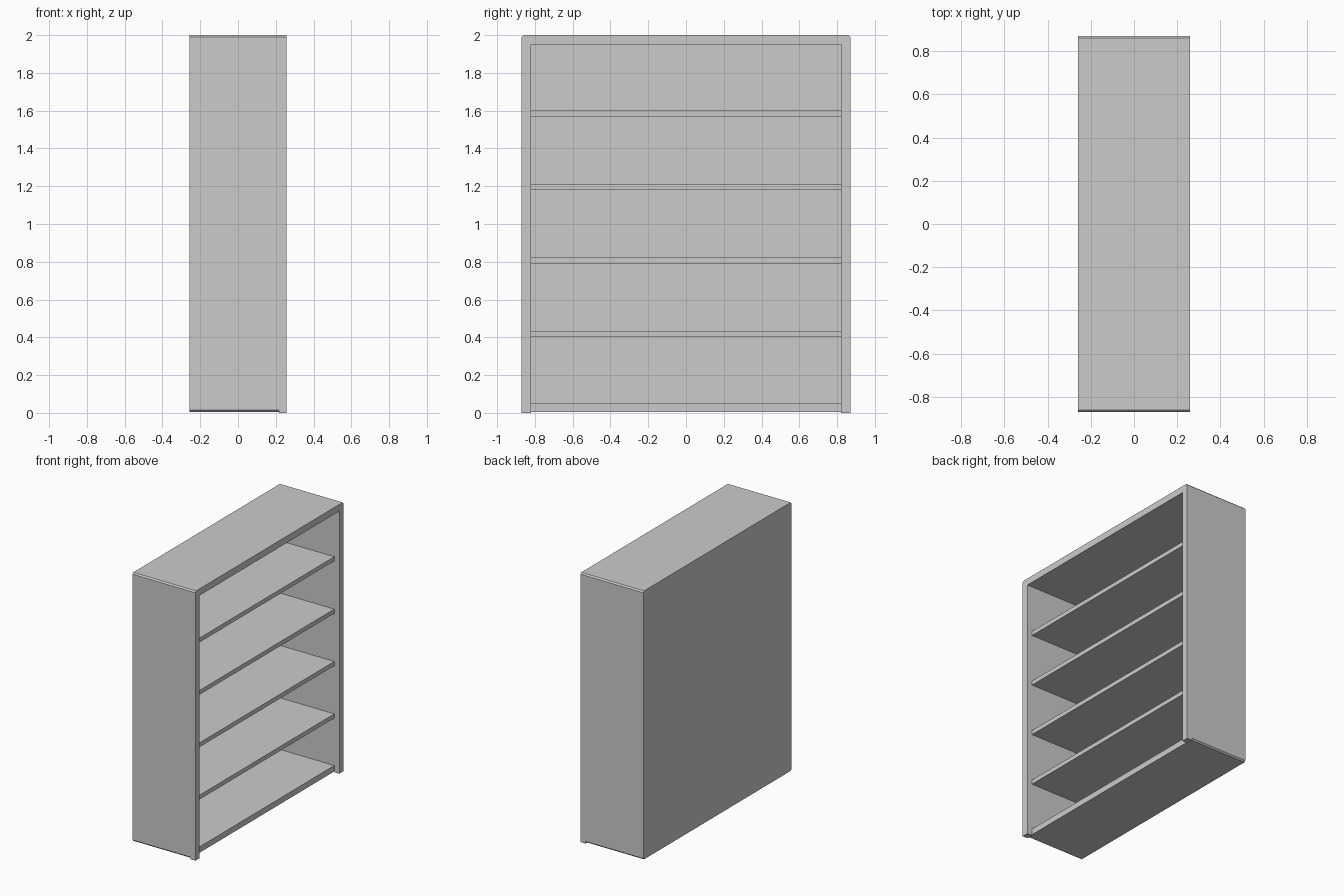
import bpy, bmesh

if "Cube" in bpy.data.objects:
    bpy.data.objects.remove(bpy.data.objects["Cube"])

X0, X1 = -0.258, 0.258      # back and open front of the bookcase
XF = 0.217                  # where the face frame starts
W, WI = 0.87, 0.82          # half width outside / inside
TOP, TOPI = 2.0, 1.95       # top outside / underside of top board
BASE, C = 0.006, 0.01       # carcass underside, chamfer size


def prism(name, profile, xa, xb):
    """Extrude a closed (y, z) outline along x."""
    bm = bmesh.new()
    face = bm.faces.new([bm.verts.new((xa, y, z)) for y, z in profile])
    out = bmesh.ops.extrude_face_region(bm, geom=[face])["geom"]
    verts = [g for g in out if isinstance(g, bmesh.types.BMVert)]
    bmesh.ops.translate(bm, verts=verts, vec=(xb - xa, 0, 0))
    bmesh.ops.recalc_face_normals(bm, faces=bm.faces)
    me = bpy.data.meshes.new(name)
    bm.to_mesh(me)
    bm.free()
    ob = bpy.data.objects.new(name, me)
    bpy.context.collection.objects.link(ob)
    return ob


def mirrored(half):
    """Complete a right-hand outline with its mirror image in y."""
    return half + [(-y, z) for y, z in reversed(half)]


def board(name, z0, z1, xa, xb):
    return prism(name, mirrored([(WI, z0), (WI, z1)]), xa, xb)


# Carcass: sides and top in one, chamfered along the outer edges
prism("carcass", mirrored([(WI, TOPI), (WI, BASE), (W - C, BASE), (W, BASE + C),
                           (W, TOP - C), (W - C, TOP)]), X0 + 0.02, XF)

# Back panel closing the case
prism("back_panel", mirrored([(W - C, BASE), (W, BASE + C), (W, TOP - C),
                              (W - C, TOP)]), X0, X0 + 0.02)

# Face frame: two posts reaching the floor and a top rail
prism("face_frame", mirrored([(WI, TOPI), (WI, 0), (W, 0), (W, TOP - C),
                              (W - C, TOP)]), XF, X1)

# Bottom board and four evenly spaced shelves
board("bottom_board", BASE, 0.05, X0 + 0.02, XF)
for i in range(4):
    z = 0.402 + i * 0.389
    board(f"shelf_{i + 1}", z, z + 0.032, X0 + 0.02, XF)
